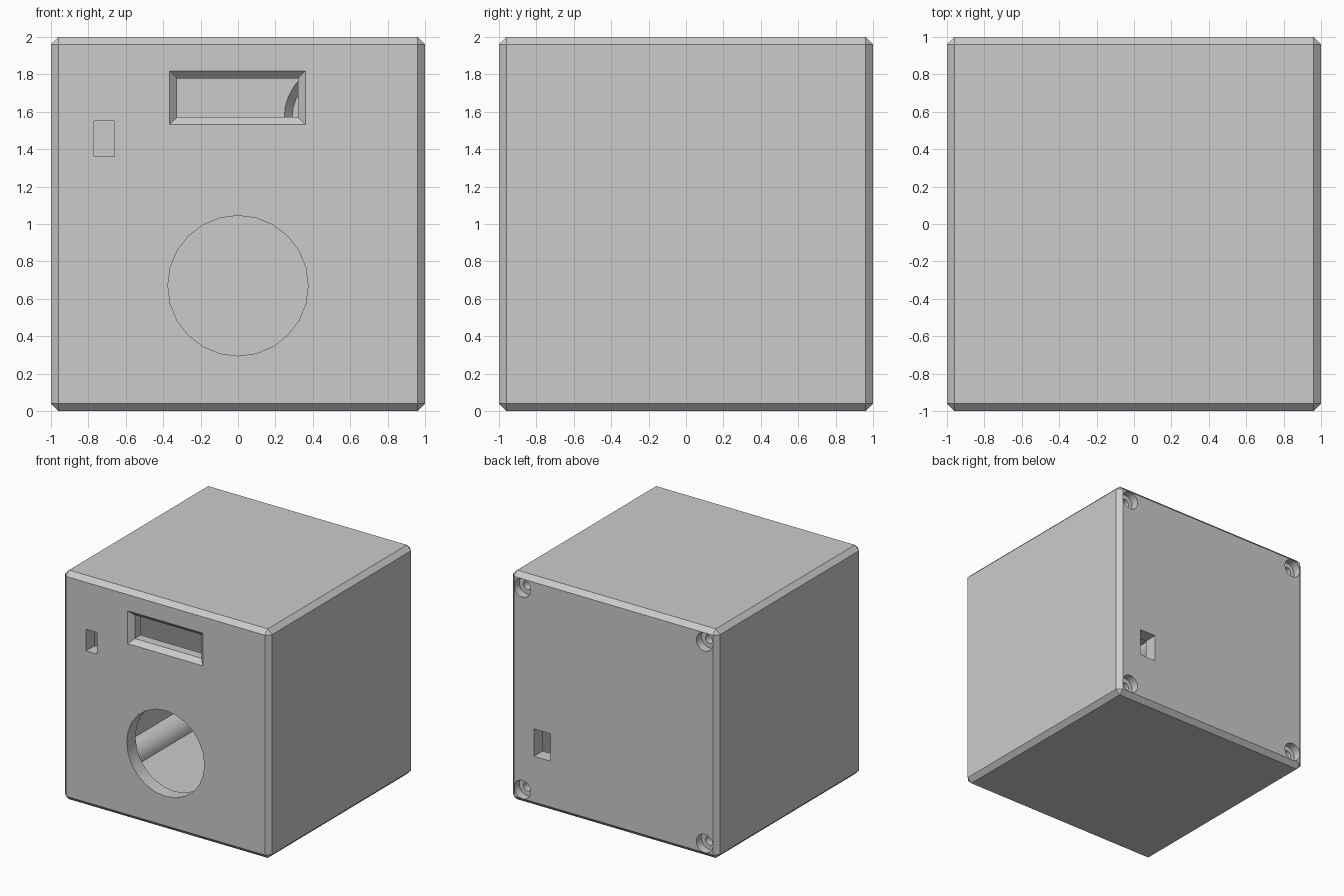
import bpy, bmesh, math
from mathutils import Matrix, Vector

if "Cube" in bpy.data.objects:
    bpy.data.objects.remove(bpy.data.objects["Cube"])

W = 0.12      # wall thickness
S = 0.88      # screw / post offset from the centre


def make(name, bm):
    bmesh.ops.recalc_face_normals(bm, faces=bm.faces)
    me = bpy.data.meshes.new(name)
    bm.to_mesh(me)
    bm.free()
    ob = bpy.data.objects.new(name, me)
    bpy.context.collection.objects.link(ob)
    return ob


def box(name, x, y, z, bevel=0):
    """Box from (min, max) ranges."""
    bm = bmesh.new()
    size = [b - a for a, b in (x, y, z)]
    mid = Vector([(a + b) / 2 for a, b in (x, y, z)])
    bmesh.ops.create_cube(bm, size=1, matrix=Matrix.Translation(mid) @ Matrix.Diagonal((*size, 1)))
    if bevel:
        bmesh.ops.bevel(bm, geom=bm.edges[:], offset=bevel, segments=1, affect='EDGES')
    return make(name, bm)


def cyl(name, x, z, y0, y1, r0, r1=None, n=24):
    """Cylinder or cone along y, radius r0 at y0 and r1 at y1."""
    bm = bmesh.new()
    m = Matrix.Translation((x, (y0 + y1) / 2, z)) @ Matrix.Rotation(-math.pi / 2, 4, 'X')
    bmesh.ops.create_cone(bm, cap_ends=True, segments=n, radius1=r0,
                          radius2=r0 if r1 is None else r1, depth=y1 - y0, matrix=m)
    return make(name, bm)


def cut(ob, cutter):
    """Subtract cutter, bake the result and remove the cutter."""
    mod = ob.modifiers.new("cut", 'BOOLEAN')
    mod.operation, mod.solver, mod.object = 'DIFFERENCE', 'EXACT', cutter
    dg = bpy.context.evaluated_depsgraph_get()
    dg.update()
    me = bpy.data.meshes.new_from_object(ob.evaluated_get(dg))
    ob.modifiers.clear()
    ob.data = me
    bpy.data.objects.remove(cutter)


corners = [(sx * S, 1 + sz * S) for sx in (-1, 1) for sz in (-1, 1)]

# chamfered outer shell
body = box("enclosure", (-1, 1), (-1, 1), (0, 2), 0.04)

# inner cavity, leaving a screw post in each corner
cavity = box("cavity", (W - 1, 1 - W), (W - 1, 1 - W), (W, 2 - W))
for x, z in corners:
    cut(cavity, cyl("post", x, z, -1.2, 1.2, 0.14, n=32))
cut(body, cavity)

# front openings: round port, switch slot
cut(body, cyl("port", 0, 0.67, -1.2, -0.8, 0.375))
cut(body, box("switch_slot", (-0.77, -0.66), (-1.2, -0.8), (1.36, 1.55)))

# display window with sloped rim
cut(body, box("window", (-0.325, 0.32), (-1.2, -0.8), (1.572, 1.778)))
bm = bmesh.new()
v = [[bm.verts.new((x, y, z)) for x, z in
      ((-0.325 - e, 1.572 - e), (0.32 + e, 1.572 - e), (0.32 + e, 1.778 + e), (-0.325 - e, 1.778 + e))]
     for y, e in ((-1.02, 0.06), (-0.96, 0.0))]
bm.faces.new(v[0])
bm.faces.new(v[1])
for i in range(4):
    j = (i + 1) % 4
    bm.faces.new((v[0][i], v[0][j], v[1][j], v[1][i]))
cut(body, make("window_rim", bm))

# back socket slot and shallow conical recess inside the back wall
cut(body, box("socket_slot", (0.61, 0.77), (0.8, 1.2), (0.44, 0.68)))
cut(body, cyl("inner_recess", 0.54, 1.57, 0.86, 0.93, 0.31, 0.25, 32))

# counterbored screw holes in the back
for x, z in corners:
    cut(body, cyl("bore", x, z, 0.93, 1.1, 0.08))
    cut(body, cyl("pilot", x, z, 0.5, 1.0, 0.04, n=16))

# smooth the round surfaces, keep edges sharp
bpy.ops.object.select_all(action='DESELECT')
body.select_set(True)
bpy.context.view_layer.objects.active = body
bpy.ops.object.shade_smooth_by_angle(angle=math.radians(30))
